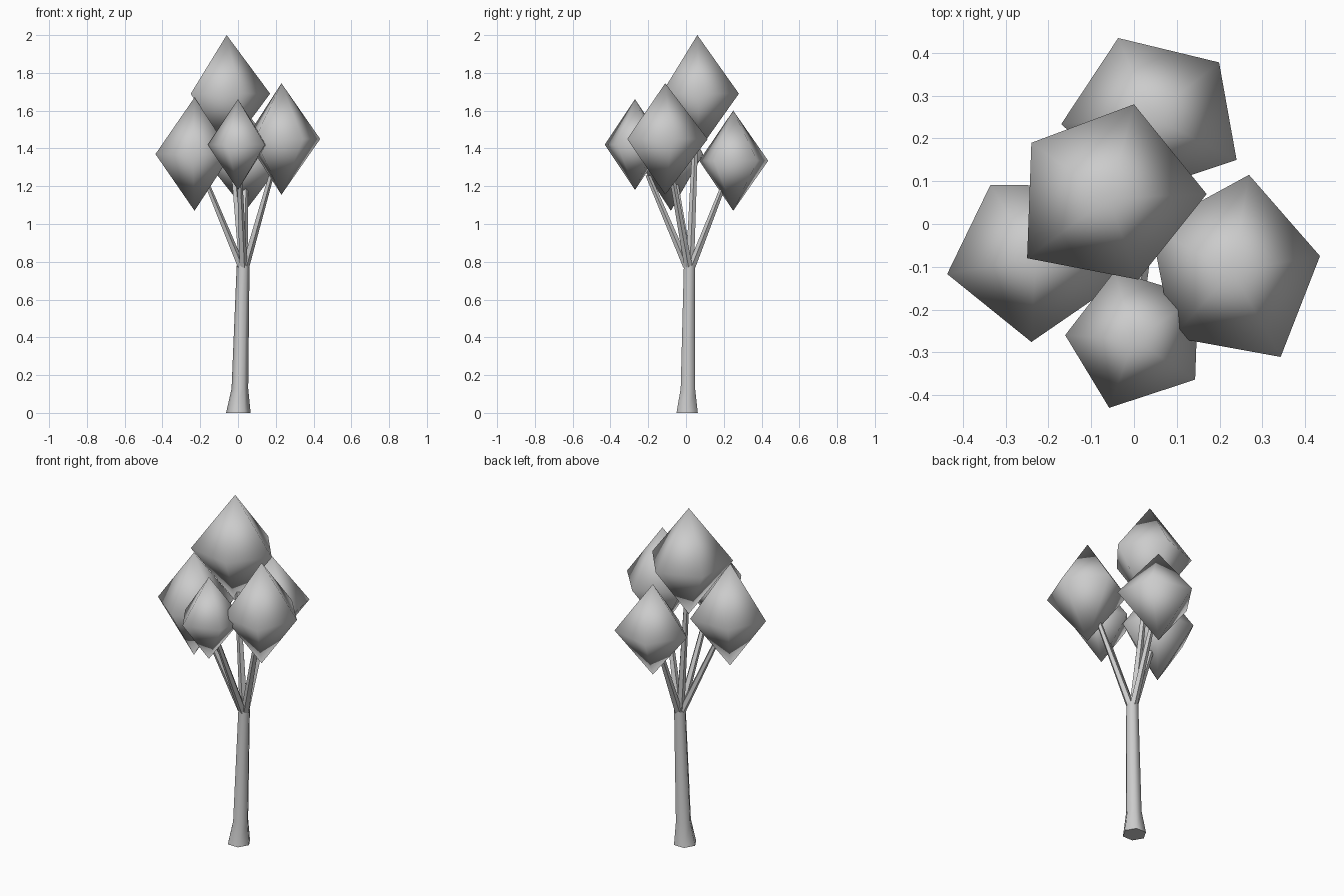
import bpy, bmesh, math
from mathutils import Vector

if "Cube" in bpy.data.objects:
    bpy.data.objects.remove(bpy.data.objects["Cube"])


def make_object(name, verts, faces, angle=None):
    mesh = bpy.data.meshes.new(name)
    mesh.from_pydata(verts, [], faces)
    bm = bmesh.new()
    bm.from_mesh(mesh)
    bmesh.ops.recalc_face_normals(bm, faces=bm.faces)
    bm.to_mesh(mesh)
    bm.free()
    obj = bpy.data.objects.new(name, mesh)
    bpy.context.collection.objects.link(obj)
    bpy.ops.object.select_all(action='DESELECT')
    obj.select_set(True)
    bpy.context.view_layer.objects.active = obj
    if angle is None:
        bpy.ops.object.shade_smooth()
    else:
        bpy.ops.object.shade_smooth_by_angle(angle=math.radians(angle))
    return obj


def tube(name, stations, sides):
    """Closed tube through (x, y, z, radius) stations with level rings."""
    verts, faces = [], []
    for x, y, z, r in stations:
        for i in range(sides):
            a = math.tau * i / sides
            verts.append((x + r * math.cos(a), y + r * math.sin(a), z))
    for s in range(len(stations) - 1):
        for i in range(sides):
            j = (i + 1) % sides
            a, b = s * sides, (s + 1) * sides
            faces.append((a + i, a + j, b + j, b + i))
    faces.append(tuple(range(sides))[::-1])
    faces.append(tuple(range(len(verts) - sides, len(verts))))
    return make_object(name, verts, faces, 65)


def leaf_clump(name, centre, half, outline):
    """Smooth five-sided double pyramid."""
    x, y, z = centre
    verts = [(px, py, z) for px, py in outline]
    verts += [(x, y, z + half), (x, y, z - half)]
    faces = []
    for i in range(5):
        j = (i + 1) % 5
        faces += [(i, j, 5), (j, i, 6)]
    return make_object(name, verts, faces)


# Trunk with flared foot
tube("trunk", [(0.002, 0.006, 0, 0.065), (0.01, 0.01, 0.13, 0.044),
               (0.027, 0.018, 0.78, 0.034)], 6)

# Leaf clumps: centre, half height, outline seen from above
clumps = {
    "top": ((-0.06, 0.06, 1.69), 0.31,
            [(0.17, 0.07), (0, 0.28), (-0.24, 0.19), (-0.25, -0.08), (0.01, -0.13)]),
    "left": ((-0.23, -0.08, 1.37), 0.30,
             [(-0.09, 0.09), (-0.336, 0.091), (-0.437, -0.117), (-0.24, -0.276), (-0.035, -0.135)]),
    "right": ((0.23, -0.11, 1.45), 0.295,
              [(0.435, -0.075), (0.269, 0.115), (0.04, -0.01), (0.09, -0.265), (0.343, -0.311)]),
    "front": ((0, -0.27, 1.42), 0.24,
              [(0.15, -0.17), (-0.045, -0.11), (-0.161, -0.26), (-0.058, -0.43), (0.143, -0.364)]),
    "back": ((0.04, 0.25, 1.335), 0.265,
             [(0.199, 0.378), (-0.037, 0.435), (-0.17, 0.234), (0.0, 0.07), (0.24, 0.15)]),
}

# Each clump sits on its own branch
fork = Vector((0.027, 0.018, 0.77))
for side, (centre, half, outline) in clumps.items():
    leaf_clump(side + "_leaf_clump", centre, half, outline)
    start = fork + Vector((centre[0], centre[1], 0)) * 0.04
    end = start.lerp(Vector(centre), 0.75)
    tube(side + "_branch", [(*start, 0.023), (*end, 0.015)], 5)
